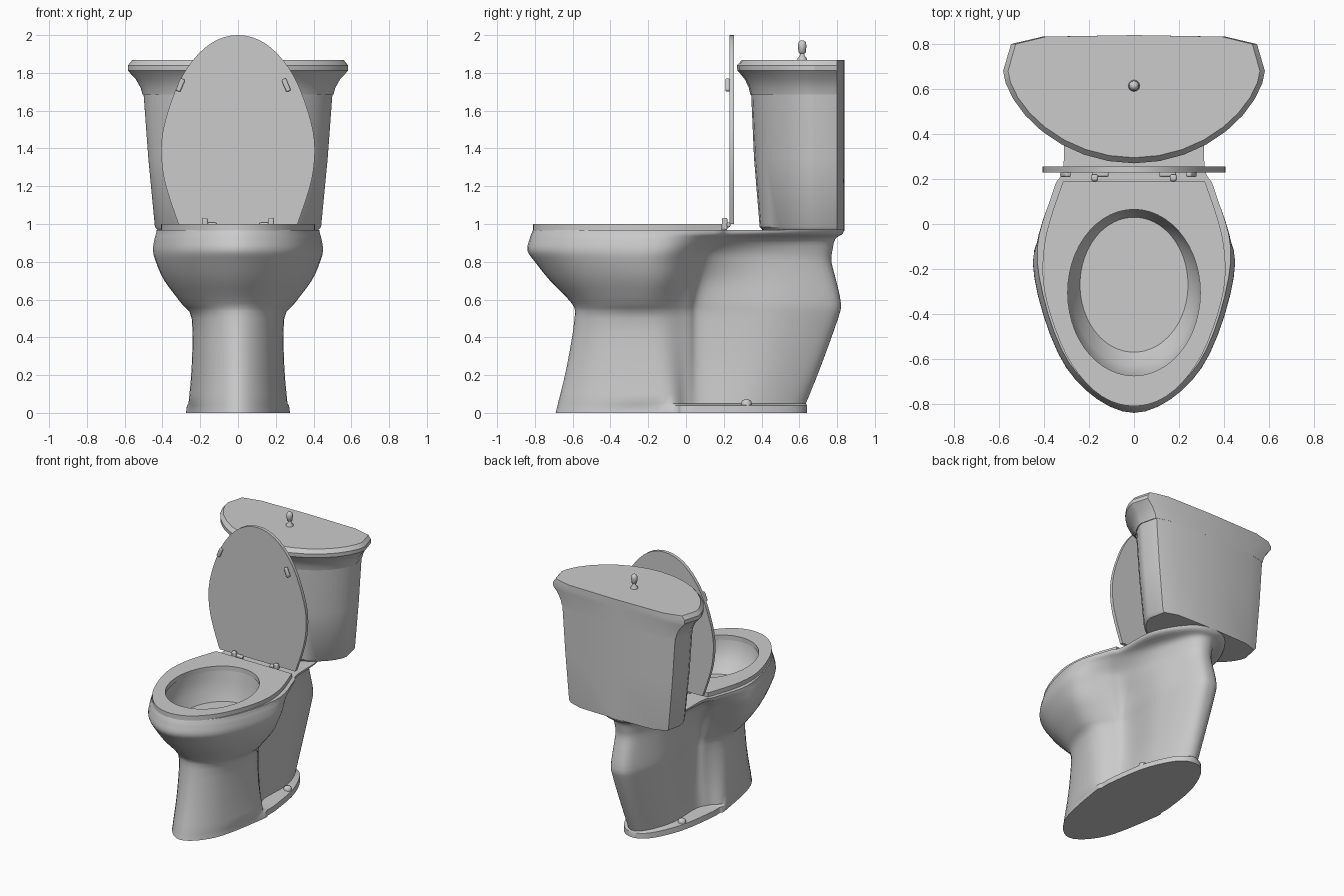
import bpy
import math
from mathutils import Matrix, Vector

cube = bpy.data.objects.get("Cube")
if cube:
    bpy.data.objects.remove(cube, do_unlink=True)

ceramic = bpy.data.materials.new("grey ceramic")
ceramic.use_nodes = True
GREY = (0.6, 0.6, 0.6, 1)
ceramic.diffuse_color = GREY
ceramic.node_tree.nodes["Principled BSDF"].inputs["Base Color"].default_value = GREY


def finish(obj, angle=35):
    obj.data.materials.clear()
    obj.data.materials.append(ceramic)
    bpy.ops.object.select_all(action='DESELECT')
    obj.select_set(True)
    bpy.context.view_layer.objects.active = obj
    bpy.ops.object.mode_set(mode='EDIT')
    bpy.ops.mesh.select_all(action='SELECT')
    bpy.ops.mesh.normals_make_consistent(inside=False)
    bpy.ops.object.mode_set(mode='OBJECT')
    bpy.ops.object.shade_smooth_by_angle(angle=math.radians(angle))
    return obj


def loft(name, rings, closed=False, angle=35):
    """Skin a stack of equal-length rings; cap the ends unless it closes on itself."""
    n, m = len(rings[0]), len(rings)
    verts = [p for ring in rings for p in ring]
    faces = []
    for r in range(m if closed else m - 1):
        a, b = r * n, (r + 1) % m * n
        faces += [(a + i, a + (i + 1) % n, b + (i + 1) % n, b + i) for i in range(n)]
    if not closed:
        faces += [tuple(range(n))[::-1], tuple(range((m - 1) * n, m * n))]
    mesh = bpy.data.meshes.new(name)
    mesh.from_pydata(verts, [], faces)
    obj = bpy.data.objects.new(name, mesh)
    bpy.context.collection.objects.link(obj)
    return finish(obj, angle)


def spline(points, steps, before=None, after=None):
    """Catmull-Rom through tuples of any length."""
    pts = [Vector(p) for p in points]
    pts = [Vector(before or points[0])] + pts + [Vector(after or points[-1])]
    out = []
    for a, b, c, d in zip(pts, pts[1:], pts[2:], pts[3:]):
        for k in range(steps):
            t = k / steps
            out.append(b + (c - a) * (t / 2) + (2 * a - 5 * b + 4 * c - d) * (t * t / 2)
                       + (3 * b - a - 3 * c + d) * (t ** 3 / 2))
    return out + [pts[-2]]


def mirrored(half, z):
    """Close a half outline running from front tip to back tip."""
    return [(x, y, z) for x, y in half] + [(-x, y, z) for x, y in half[-2:0:-1]]


# Bowl, pedestal and rear trapway: one lofted body
def body_ring(row):
    z, front, w, y_wide, w_pinch, y_pinch, w_rear, back = row
    y_rear = (y_pinch + back) / 2
    half = [(0, front),
            (w * 0.67, y_wide - 0.7 * (y_wide - front)),
            (w, y_wide),
            (w * 0.38 + w_pinch * 0.62, y_pinch - 0.1),
            (w_pinch, y_pinch),
            (w_rear, y_rear),
            (w_rear * 0.52, back - 0.06),
            (0, back)]
    flip = [(-x, y) for x, y in half]
    return mirrored([tuple(p) for p in spline(half, 6, flip[1], flip[-2])], z)


# height, front, width, widest y, pinch width, pinch y, rear width, back
foot = [(0, -.69, .27, -.1, .262, .08, .215, .64),
        (.04, -.68, .265, -.1, .258, .08, .21, .64)]
shell = [(.05, -.678, .262, -.12, .15, .1, .15, .635),
         (.25, -.63, .245, -.15, .13, .1, .155, .715),
         (.5, -.59, .245, -.18, .13, .1, .17, .805),
         (.58, -.605, .3, -.2, .14, .1, .175, .82),
         (.7, -.72, .39, -.18, .16, .12, .17, .795),
         (.8, -.8, .435, -.18, .2, .14, .17, .77),
         (.86, -.84, .45, -.17, .23, .16, .175, .775),
         (.92, -.828, .442, -.17, .28, .21, .2, .79),
         (.945, -.82, .435, -.17, .31, .24, .28, .825),
         (.968, -.81, .43, -.17, .315, .25, .295, .84)]
body = [body_ring(r) for r in foot + spline(shell, 3)]


def oval(n, w, front, back, z):
    mid, half = (front + back) / 2, (back - front) / 2
    return [(w * math.sin(i * math.tau / n), mid - half * math.cos(i * math.tau / n), z)
            for i in range(n)]


count = len(body[0])
body += [oval(count, *r) for r in ((.3, -.68, .07, .968), (.3, -.67, .06, .9),
                                   (.28, -.63, .05, .82), (.24, -.57, .03, .75))]
loft("bowl_and_pedestal", body)

# Seat ring and raised lid share one outline
SEAT_HALF = [(0, -.81), (.11, -.785), (.21, -.71), (.3, -.585), (.37, -.41),
             (.405, -.25), (.4, -.1), (.37, .03), (.315, .19)]
edge = [tuple(p) for p in spline(SEAT_HALF, 3, (-.11, -.785))] + [(.16, .19), (0, .19)]
n_seat = 2 * len(edge) - 2
loft("seat", [mirrored(edge, .965), mirrored(edge, 1.0),
              oval(n_seat, .295, -.675, .065, 1.0),
              oval(n_seat, .295, -.675, .065, .965)], closed=True)

lid = [[(x, y, 1.19 - v) for x, v, _ in mirrored(edge, 0)] for y in (.23, .255)]
loft("seat_lid", lid)


# Cistern: D-shaped sections with a flat back and chamfered corners
def d_ring(z, w, front):
    arc = [(w * math.cos(math.pi * i / 16),
            .68 - (.68 - front) * max(0, math.sin(math.pi * i / 16)) ** 1.25, z)
           for i in range(17)]
    return arc + [(-w * .94, .8, z), (-w * .7, .833, z), (0, .84, z),
                  (w * .7, .833, z), (w * .94, .8, z)]


loft("tank", [d_ring(*r) for r in ((.968, .425, .405), (.985, .44, .39),
                                   (1.35, .475, .36), (1.69, .5, .345))])
loft("tank_cover", [d_ring(*r) for r in ((1.685, .505, .34), (1.72, .515, .333),
                                         (1.765, .54, .312), (1.8, .572, .284),
                                         (1.812, .582, .272), (1.84, .582, .27),
                                         (1.868, .56, .295))], angle=28)


# Small round fittings
def turned(name, profile, x, y):
    return loft(name, [[(x + r * math.cos(a * math.tau / 16), y + r * math.sin(a * math.tau / 16), z)
                        for a in range(16)] for r, z in profile], angle=50)


turned("flush_knob", [(.026, 1.866), (.024, 1.878), (.012, 1.892), (.012, 1.903), (.019, 1.908),
                      (.023, 1.945), (.019, 1.963), (.008, 1.972)], 0, .615)


def box(name, center, size, tilt=0):
    bpy.ops.mesh.primitive_cube_add(size=1)
    obj = bpy.context.object
    obj.name = name
    obj.data.transform(Matrix.Translation(center) @ Matrix.Rotation(tilt, 4, 'Y')
                       @ Matrix.Diagonal((*size, 1)))
    bevel = obj.modifiers.new("soft edges", 'BEVEL')
    bevel.width = min(size) * 0.3
    bevel.segments = 2
    return finish(obj)


for side, label in ((1, "left"), (-1, "right")):
    turned(label + "_floor_bolt", [(.028, .035), (.028, .055), (.022, .066), (.008, .072)],
           side * .19, .32)
    box(label + "_hinge_post", (side * .175, .205, 1.0), (.032, .03, .065))
    box(label + "_hinge_bar", (side * .15, .222, .995), (.075, .025, .025))
    box(label + "_lid_bumper", (.255 if side > 0 else -.305, .22, 1.735),
        (.026, .022, .07), -side * .4)
